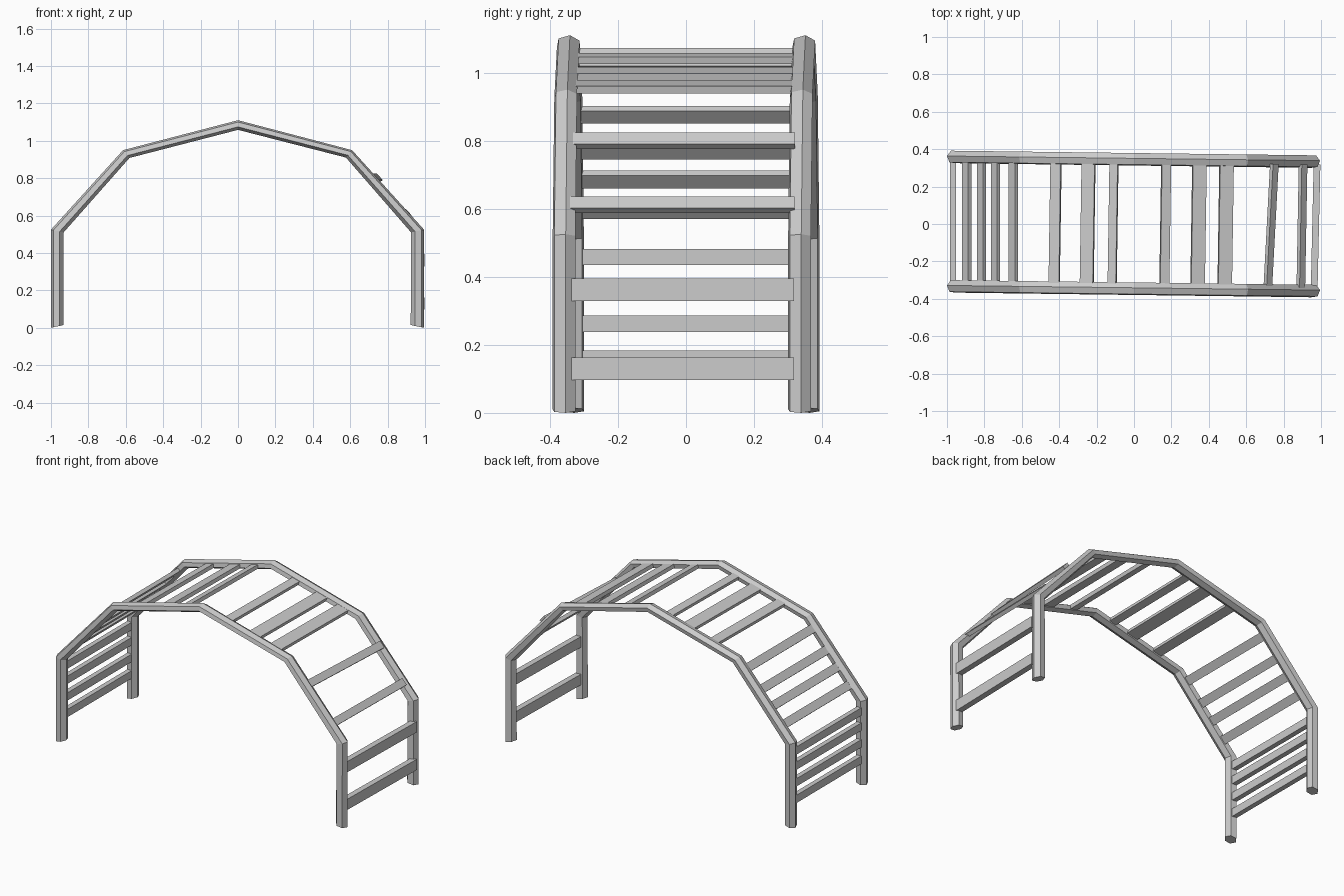
import bpy, bmesh, math
from mathutils import Vector

old = bpy.data.objects.get("Cube")
if old:
    bpy.data.objects.remove(old, do_unlink=True)

grey = bpy.data.materials.new("painted_grey")
grey.use_nodes = True
grey.diffuse_color = (0.6, 0.6, 0.6, 1)
grey.node_tree.nodes["Principled BSDF"].inputs["Base Color"].default_value = (0.6, 0.6, 0.6, 1)

SKEW = -0.0125  # the frame drifts slightly sideways along its length


def finish(name, bm):
    bmesh.ops.recalc_face_normals(bm, faces=bm.faces[:])
    mesh = bpy.data.meshes.new(name)
    bm.to_mesh(mesh)
    bm.free()
    mesh.materials.append(grey)
    obj = bpy.data.objects.new(name, mesh)
    bpy.context.collection.objects.link(obj)
    return obj


# Outer and inner (x, z) of the arch at each joint
JOINTS = [((-1, 0.0), (-0.932, 0.015)), ((-1, 0.525), (-0.932, 0.51)),
          ((-0.615, 0.95), (-0.58, 0.908)), ((0, 1.11), (0, 1.058)),
          ((0.61, 0.95), (0.577, 0.91)), ((0.995, 0.525), (0.925, 0.51)),
          ((0.995, 0.0), (0.923, 0.015))]


def rail(name, y):
    """Six-sided tube swept along the arch, mitred at the joints."""
    bm = bmesh.new()
    rings = []
    for (ox, oz), (ix, iz) in JOINTS:
        c = Vector(((ox + ix) / 2, y + SKEW * ox, (oz + iz) / 2))
        out = Vector((ox - ix, 0, oz - iz)) / 2
        ring = []
        for k in range(6):
            a = math.radians(60 * k + 8)
            ring.append(bm.verts.new(c + out * math.cos(a) + Vector((0, 0.036 * math.sin(a), 0))))
        rings.append(ring)
    for r, s in zip(rings, rings[1:]):
        for k in range(6):
            j = (k + 1) % 6
            bm.faces.new((r[k], r[j], s[j], s[k]))
    bm.faces.new(rings[0])
    bm.faces.new(rings[-1])
    finish(name, bm)


rail("front_rail", -0.346)
rail("back_rail", 0.346)


def rung(name, x, z, width, thick, angle, slant=0.0):
    """Flat board across the rails; angle tilts it along the arch."""
    bm = bmesh.new()
    bmesh.ops.create_cube(bm, size=1)
    along = Vector((math.cos(angle), 0, math.sin(angle)))
    normal = Vector((-math.sin(angle), 0, math.cos(angle)))
    for v in bm.verts:
        u, side, h = v.co
        v.co = (Vector((x + slant * side, SKEW * x + 0.66 * side, z))
                + along * (u * width) + normal * (h * thick))
    finish(name, bm)


# Left leg rungs
for i, z in enumerate((0.16, 0.262, 0.365, 0.458)):
    rung(f"left_leg_rung_{i + 1}", -0.968, z, 0.048, 0.03, math.pi / 2)

# Left steep rungs
steep = math.atan(1.12)
for i, x in enumerate((-0.895, -0.815, -0.74, -0.645)):
    rung(f"left_slope_rung_{i + 1}", x, 0.93 + (x + 0.597) * 1.12, 0.05, 0.022, steep)

# Top rungs on the two shallow slopes
for i, (x, w) in enumerate(((-0.422, 0.057), (-0.248, 0.072), (-0.112, 0.045),
                            (0.167, 0.05), (0.345, 0.075), (0.49, 0.075))):
    rung(f"top_rung_{i + 1}", x, 1.084 - abs(x) * 0.256, w, 0.022,
         math.copysign(math.atan(0.256), -x), 0.01)

# Right steep rungs, set proud of the rails
for i, (x, z, s) in enumerate(((0.733, 0.8, 0.035), (0.898, 0.612, 0.012))):
    rung(f"right_slope_rung_{i + 1}", x, z, 0.045, 0.022, -steep, s)

# Right leg rungs
for i, z in enumerate((0.13, 0.362)):
    rung(f"right_leg_rung_{i + 1}", 0.971, z, 0.066, 0.036, math.pi / 2, 0.015)
